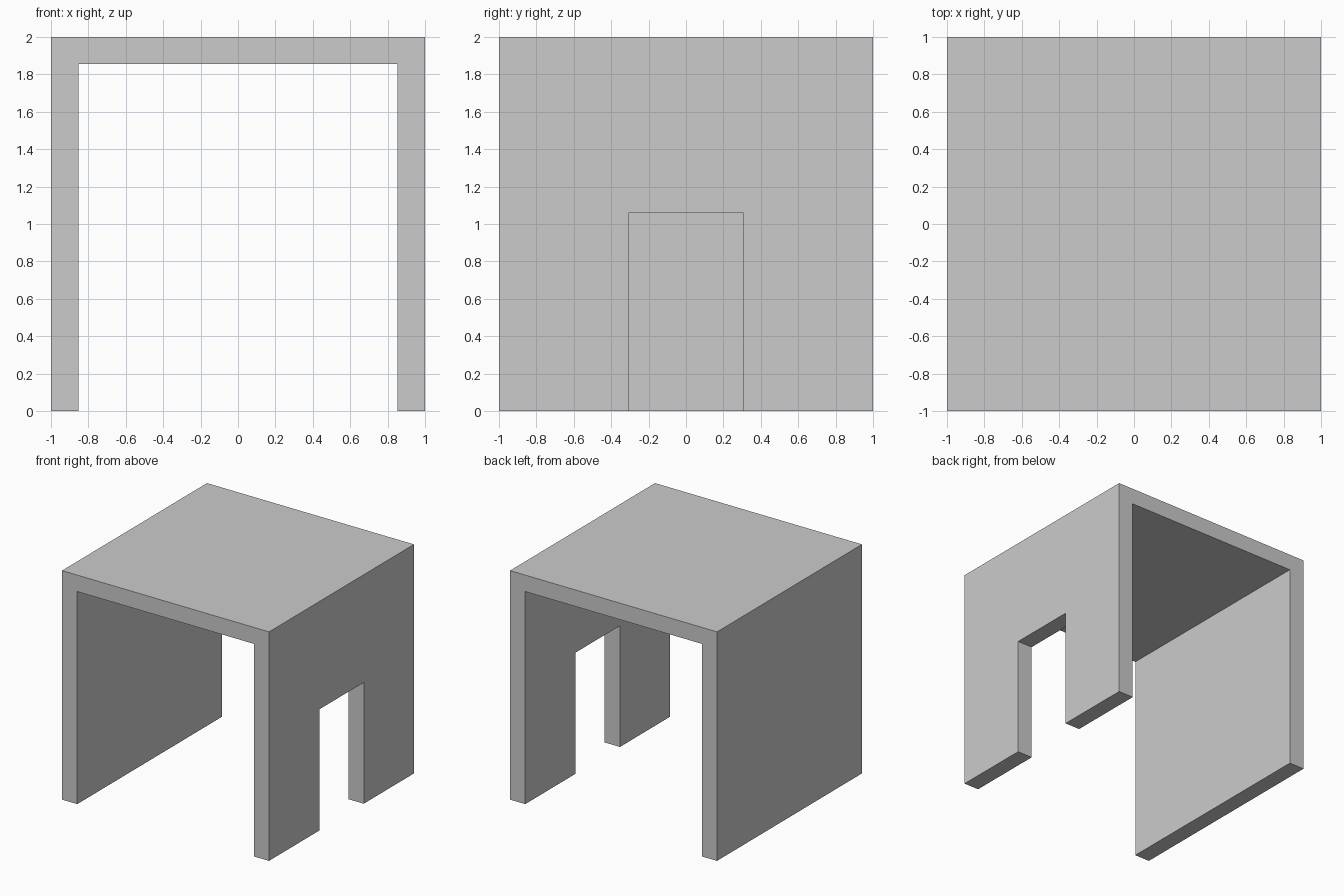
import bpy, bmesh

if "Cube" in bpy.data.objects:
    bpy.data.objects.remove(bpy.data.objects["Cube"])

WALL, ROOF = 0.147, 0.144
DOOR_HALF, DOOR_TOP = 0.307, 1.058


def prism(name, profile, to_3d, start, end):
    """Extrude a 2D profile from start to end along the remaining axis."""
    bm = bmesh.new()
    face = bm.faces.new([bm.verts.new(to_3d(a, b, start)) for a, b in profile])
    new = bmesh.ops.extrude_face_region(bm, geom=[face])["geom"]
    shift = [q - p for p, q in zip(to_3d(0, 0, start), to_3d(0, 0, end))]
    bmesh.ops.translate(bm, vec=shift, verts=[v for v in new if isinstance(v, bmesh.types.BMVert)])
    bmesh.ops.recalc_face_normals(bm, faces=bm.faces)
    mesh = bpy.data.meshes.new(name)
    bm.to_mesh(mesh)
    bm.free()
    obj = bpy.data.objects.new(name, mesh)
    bpy.context.collection.objects.link(obj)
    return obj


# Open-ended shell: two walls and a roof as one arch profile
inner, ceiling = 1 - WALL, 2 - ROOF
arch = [(-1, 0), (-1, 2), (1, 2), (1, 0),
        (inner, 0), (inner, ceiling), (-inner, ceiling), (-inner, 0)]
shell = prism("room_shell", arch, lambda x, z, y: (x, y, z), -1, 1)

# Doorway through the right wall only
door = [(-DOOR_HALF, -0.2), (DOOR_HALF, -0.2), (DOOR_HALF, DOOR_TOP), (-DOOR_HALF, DOOR_TOP)]
cutter = prism("doorway_cutter", door, lambda y, z, x: (x, y, z), 0.6, 1.2)

cut = shell.modifiers.new("doorway", "BOOLEAN")
cut.operation = "DIFFERENCE"
cut.solver = "EXACT"
cut.object = cutter

# Apply the cut and discard the cutter
bpy.context.view_layer.objects.active = shell
shell.select_set(True)
bpy.ops.object.modifier_apply(modifier=cut.name)
bpy.data.objects.remove(cutter, do_unlink=True)
